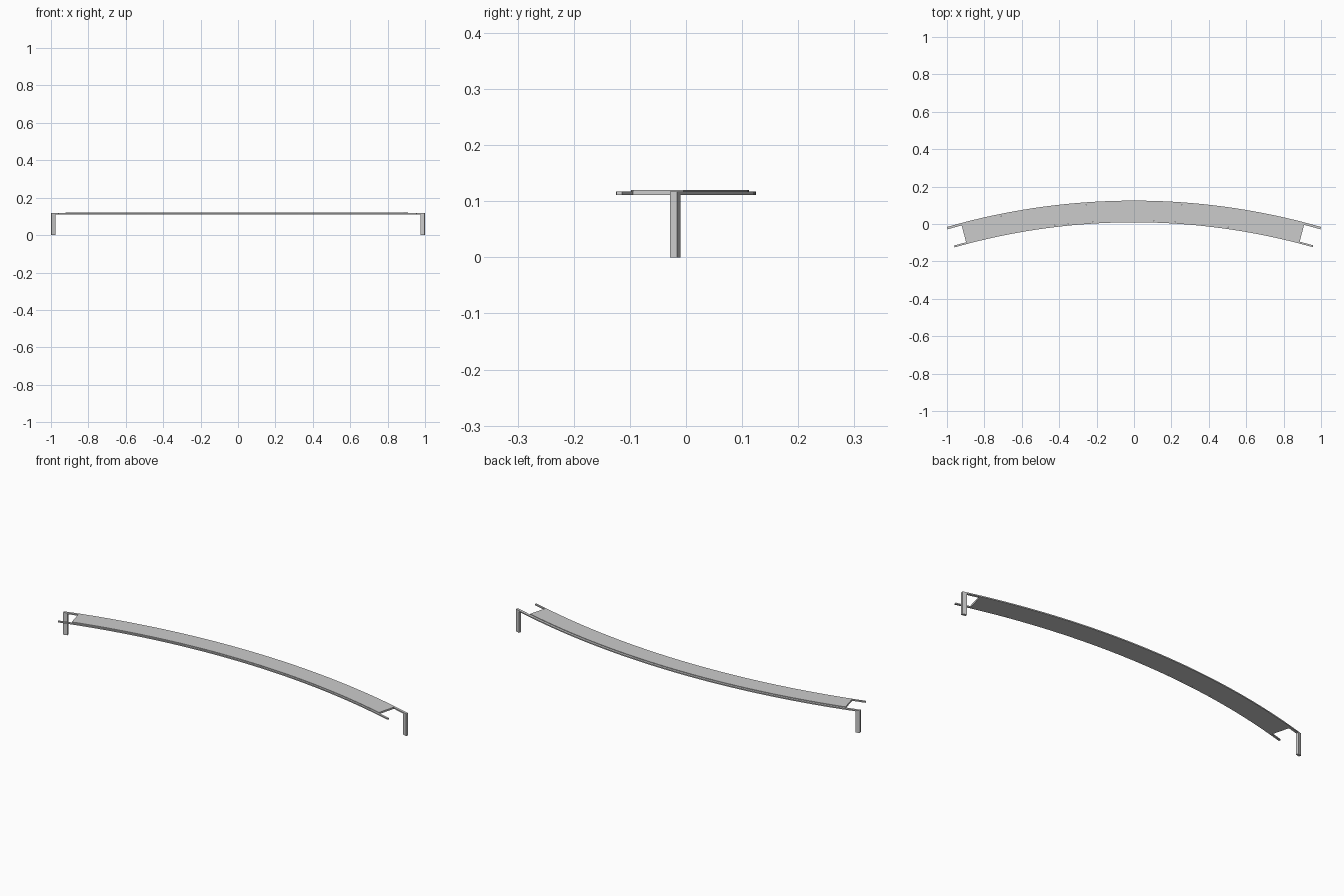
import bpy, bmesh
from math import sin, cos, radians

if "Cube" in bpy.data.objects:
    bpy.data.objects.remove(bpy.data.objects["Cube"])

CY = -3.495          # y of the common arc centre
Z_LOW, Z_RAIL, Z_TOP = 0.111, 0.117, 0.12


def arc_bar(name, r_in, r_out, z0, z1, a0, a1, steps):
    """Rectangular section swept about the arc centre (degrees from +y)."""
    bm = bmesh.new()
    rings = []
    for i in range(steps + 1):
        a = radians(a0 + (a1 - a0) * i / steps)
        rings.append([bm.verts.new((r * sin(a), CY + r * cos(a), z))
                      for r, z in ((r_in, z0), (r_out, z0), (r_out, z1), (r_in, z1))])
    for p, q in zip(rings, rings[1:]):
        for k in range(4):
            n = (k + 1) % 4
            bm.faces.new((p[k], p[n], q[n], q[k]))
    bm.faces.new(rings[0])
    bm.faces.new(rings[-1])
    bmesh.ops.recalc_face_normals(bm, faces=bm.faces)
    mesh = bpy.data.meshes.new(name)
    bm.to_mesh(mesh)
    bm.free()
    ob = bpy.data.objects.new(name, mesh)
    bpy.context.collection.objects.link(ob)
    return ob


# Curved deck panel, slightly proud of the rails
arc_bar("deck", 3.514, 3.607, Z_LOW, Z_TOP, -14.8, 14.6, 48)

# Rails along both edges, running past the deck ends
arc_bar("back_rail", 3.607, 3.62, Z_LOW, Z_RAIL, -16.036, 16.036, 48)
arc_bar("front_rail", 3.504, 3.514, Z_LOW, Z_RAIL, -15.9, 15.82, 48)

# Legs under the two ends of the back rail
for side, s in (("left", -1), ("right", 1)):
    arc_bar(side + "_leg", 3.607, 3.62, 0.0, Z_LOW, s * 15.69, s * 16.036, 1)
